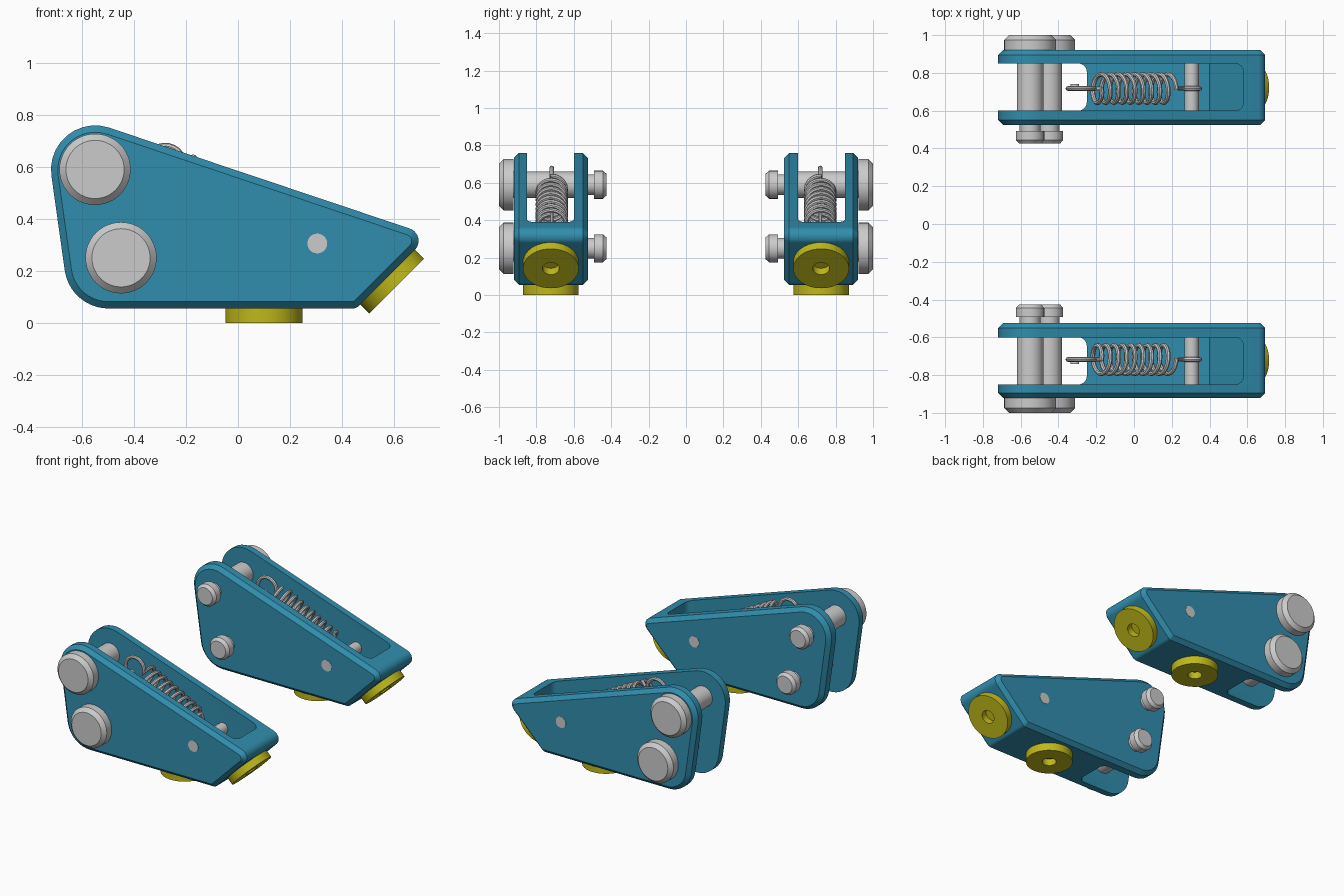
import bpy, bmesh
from math import sin, cos, pi, tau, tan
from mathutils import Vector, Matrix

if "Cube" in bpy.data.objects:
    bpy.data.objects.remove(bpy.data.objects["Cube"])

MID = -0.7225                      # centre plane of the near unit
OUT, INN = -0.92, -0.525           # its outer and inner side faces


def material(name, rgb):
    m = bpy.data.materials.new(name)
    m.diffuse_color = (*rgb, 1)
    m.use_nodes = True
    m.node_tree.nodes["Principled BSDF"].inputs["Base Color"].default_value = m.diffuse_color
    return m


BLUE = material("blue", (0.03, 0.27, 0.42))
YELLOW = material("yellow", (0.52, 0.48, 0.01))


def to_object(name, bm, mat=None):
    bmesh.ops.recalc_face_normals(bm, faces=bm.faces)
    me = bpy.data.meshes.new(name)
    bm.to_mesh(me)
    bm.free()
    ob = bpy.data.objects.new(name, me)
    bpy.context.collection.objects.link(ob)
    if mat:
        me.materials.append(mat)
    return ob


def activate(ob):
    bpy.ops.object.select_all(action='DESELECT')
    ob.select_set(True)
    bpy.context.view_layer.objects.active = ob


def finish(ob):
    """Mirror to the far side and smooth the round surfaces."""
    activate(ob)
    m = ob.modifiers.new("mirror", 'MIRROR')
    m.use_axis = (False, True, False)
    m.use_mirror_merge = False
    bpy.ops.object.modifier_apply(modifier=m.name)
    bpy.ops.object.shade_smooth_by_angle(angle=pi / 6)


def cut(ob, cutter):
    activate(ob)
    m = ob.modifiers.new("cut", 'BOOLEAN')
    m.operation, m.solver, m.object = 'DIFFERENCE', 'EXACT', cutter
    bpy.ops.object.modifier_apply(modifier=m.name)
    bpy.data.objects.remove(cutter)


def rounded(corners, seg=10):
    """Fillet a polygon given as (x, z, radius)."""
    pts, n = [], len(corners)
    for i, (x, z, r) in enumerate(corners):
        p = Vector((x, z))
        a = (Vector(corners[i - 1][:2]) - p).normalized()
        b = (Vector(corners[(i + 1) % n][:2]) - p).normalized()
        half = a.angle(b) / 2
        c = p + (a + b).normalized() * r / sin(half)
        s, e = p + a * r / tan(half) - c, p + b * r / tan(half) - c
        sweep = s.angle(e)
        for k in range(seg + 1):
            t = k / seg
            pts.append(c + (s * sin((1 - t) * sweep) + e * sin(t * sweep)) / sin(sweep))
    return pts


def prism(pts, y0, y1):
    bm = bmesh.new()
    f = bm.faces.new([bm.verts.new((p[0], y0, p[1])) for p in pts])
    g = bmesh.ops.extrude_face_region(bm, geom=[f], use_keep_orig=True)
    bmesh.ops.translate(bm, vec=(0, y1 - y0, 0),
                        verts=[v for v in g['geom'] if isinstance(v, bmesh.types.BMVert)])
    bmesh.ops.recalc_face_normals(bm, faces=bm.faces)
    return bm


def lathe(name, profile, centre, axis, mat=None, steps=48):
    """Revolve (radius, height) points about an axis through centre."""
    bm = bmesh.new()
    vs = [bm.verts.new((r, 0, h)) for r, h in profile]
    es = [bm.edges.new(p) for p in zip(vs, vs[1:])]
    bmesh.ops.spin(bm, geom=vs + es, cent=(0, 0, 0), axis=(0, 0, 1), angle=tau, steps=steps)
    bmesh.ops.remove_doubles(bm, verts=bm.verts, dist=1e-5)
    rot = Vector(axis).to_track_quat('Z', 'Y').to_matrix().to_4x4()
    bm.transform(Matrix.Translation(centre) @ rot)
    return to_object(name, bm, mat)


def cylinder(name, r, h0, h1, centre, axis, mat=None):
    return lathe(name, [(0, h0), (r, h0), (r, h1), (0, h1)], centre, axis, mat)


def round_vertical(bm, x, r):
    es = [e for e in bm.edges if all(abs(v.co.x - x) < 1e-4 for v in e.verts)
          and abs(e.verts[0].co.y - e.verts[1].co.y) < 1e-4]
    bmesh.ops.bevel(bm, geom=es, offset=r, segments=6, profile=0.5, affect='EDGES')


# Housing: rounded side outline with chamfered rims
outline = rounded([(-0.756, 0.838, 0.17), (-0.646, 0.055, 0.17),
                   (0.455, 0.055, 0.035), (0.737, 0.337, 0.05)])
bm = prism(outline, OUT, INN)
rims = [e for e in bm.edges if abs(e.verts[0].co.y - e.verts[1].co.y) < 1e-5]
bmesh.ops.bevel(bm, geom=rims, offset=0.026, segments=1, affect='EDGES')
housing = to_object("housing", bm, BLUE)

# Open fork at the rear and the spring trough
bm = prism([(-1, -0.2), (-0.25, -0.2), (-0.25, 1.2), (-1, 1.2)], -0.85, -0.60)
round_vertical(bm, -0.25, 0.045)
cut(housing, to_object("fork_cutter", bm))
bm = prism([(-0.9, 0.12), (0.40, 0.12), (0.58, 0.30), (0.58, 1.1), (-0.9, 1.1)], -0.85, -0.60)
round_vertical(bm, 0.58, 0.045)
cut(housing, to_object("trough_cutter", bm))

# Recess around the sloped pad: round pocket with corner scallops
nose = Vector((0.577, MID, 0.175))
slope = Vector((1, 0, -1)).normalized()
along = Vector((1, 0, 1)).normalized()
cut(housing, cylinder("pocket_cutter", 0.183, -0.035, 0.2, nose, slope))
for sa in (-1, 1):
    for sy in (-1, 1):
        c = nose + along * 0.115 * sa + Vector((0, 0.125 * sy, 0))
        cut(housing, cylinder("scallop_cutter", 0.045, -0.045, 0.2, c, slope))
finish(housing)

# Yellow pads with a blind centre hole
for name, c, axis in (("sloped_pad", nose, slope),
                      ("bottom_pad", Vector((0.10, MID, 0.047)), (0, 0, -1))):
    finish(lathe(name, [(0, 0.0), (0.045, 0.0), (0.045, 0.047), (0.149, 0.047),
                        (0.149, -0.05), (0, -0.05)], c, axis, YELLOW))

# Headed cross pins
pin = [(0, -1), (0.112, -1), (0.137, -0.975), (0.137, -0.922), (0.07, -0.922), (0.07, -0.53),
       (0.055, -0.53), (0.055, -0.492), (0.075, -0.492), (0.075, -0.445), (0.058, -0.425),
       (0, -0.425)]
for name, x, z in (("upper_pin", -0.55, 0.59), ("lower_pin", -0.45, 0.25)):
    finish(lathe(name, pin, (x, 0, z), (0, 1, 0)))

# Spring anchor pin and the small stub under the upper hook
finish(cylinder("spring_anchor", 0.038, OUT - 0.002, INN + 0.002, (0.305, 0, 0.305), (0, 1, 0)))
finish(cylinder("hook_stub", 0.023, -0.742, -0.705, (-0.313, 0, 0.56), (0, 1, 0)))

# Tension spring: hook, coil, hook along a slanted axis
top, end = Vector((-0.28, MID + 0.005, 0.61)), Vector((0.305, MID + 0.005, 0.305))
d = (end - top).normalized()
n = Vector((-d.z, 0, d.x))
length = (end - top).length
side = Vector((0, 1, 0))
path = []
for k in range(19):                                  # large hook
    a = pi * 1.5 * (1 - k / 18)
    path.append(top + (d * cos(a) + n * sin(a)) * 0.07)
turns, res = 9, 24
s0, s1 = 0.085, 0.53
for k in range(turns * res + 1):                     # coil
    a = tau * k / res
    path.append(top + d * (s0 + (s1 - s0) * k / (turns * res)) + (n * cos(a) + side * sin(a)) * 0.075)
for k in range(19):                                  # small hook round the anchor
    a = pi + pi * 1.5 * k / 18
    path.append(top + d * length + (d * cos(a) - n * sin(a)) * 0.043)
cu = bpy.data.curves.new("spring", 'CURVE')
cu.dimensions = '3D'
cu.bevel_depth, cu.bevel_resolution, cu.use_fill_caps = 0.0125, 2, True
sp = cu.splines.new('POLY')
sp.points.add(len(path) - 1)
for p, q in zip(sp.points, path):
    p.co = (*q, 1)
spring = bpy.data.objects.new("spring", cu)
bpy.context.collection.objects.link(spring)
activate(spring)
bpy.ops.object.convert(target='MESH')
finish(bpy.context.view_layer.objects.active)
